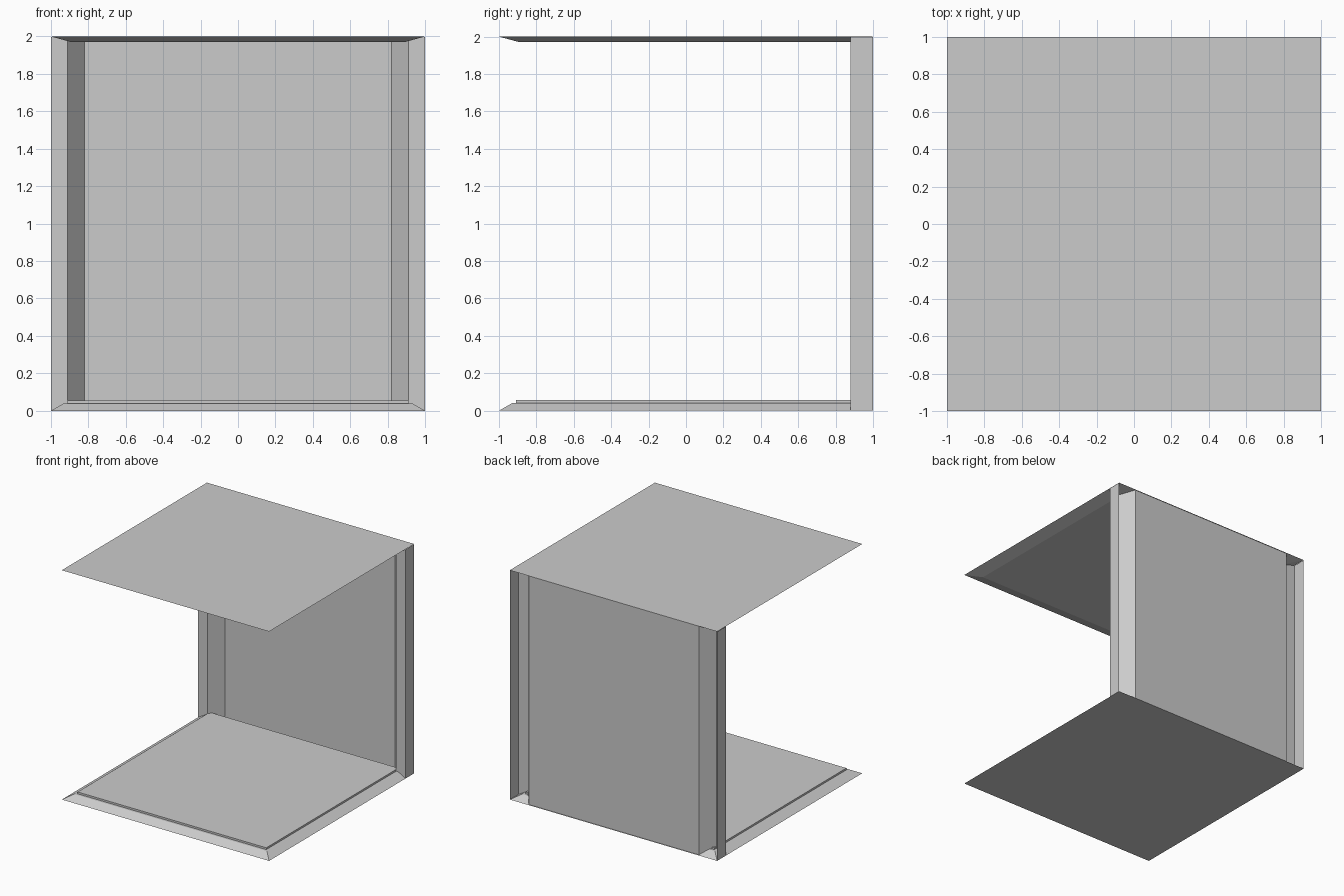
import bpy
import bmesh

cube = bpy.data.objects.get("Cube")
if cube:
    bpy.data.objects.remove(cube, do_unlink=True)

grey = bpy.data.materials.new("plain_grey")
grey.use_nodes = True
colour = (0.6, 0.6, 0.6, 1)
grey.diffuse_color = colour
grey.node_tree.nodes["Principled BSDF"].inputs["Base Color"].default_value = colour


def finish(name, bm):
    mesh = bpy.data.meshes.new(name)
    bm.to_mesh(mesh)
    bm.free()
    mesh.materials.append(grey)
    obj = bpy.data.objects.new(name, mesh)
    bpy.context.collection.objects.link(obj)
    return obj


def stacked_plate(name, rings):
    """Closed plate lofted through square rings of (half width, height)."""
    bm = bmesh.new()
    loops = [[bm.verts.new((sx * h, sy * h, z))
              for sx, sy in ((-1, -1), (1, -1), (1, 1), (-1, 1))]
             for h, z in rings]
    for low, high in zip(loops, loops[1:]):
        for i in range(4):
            j = (i + 1) % 4
            bm.faces.new((low[i], low[j], high[j], high[i]))
    bm.faces.new(loops[0][::-1])
    bm.faces.new(loops[-1])
    bmesh.ops.recalc_face_normals(bm, faces=bm.faces)
    return finish(name, bm)


# Floor tray with sloped border and raised deck
stacked_plate("floor", [(1, 0), (0.93, 0.04), (0.91, 0.04), (0.91, 0.056)])

# Roof with sloped underside border
stacked_plate("roof", [(0.89, 1.97), (1, 2)])

# Folded back wall: side flange, front flange, slanted web, flat panel
half = [(1, 1), (1, 0.88), (0.91, 0.88), (0.82, 0.995)]
profile = [(-x, y) for x, y in half] + half[::-1]
bm = bmesh.new()
low, high = [[bm.verts.new((x, y, z)) for x, y in profile] for z in (0, 1.998)]
for i in range(len(profile) - 1):
    bm.faces.new((low[i], low[i + 1], high[i + 1], high[i]))
finish("back_wall", bm)
